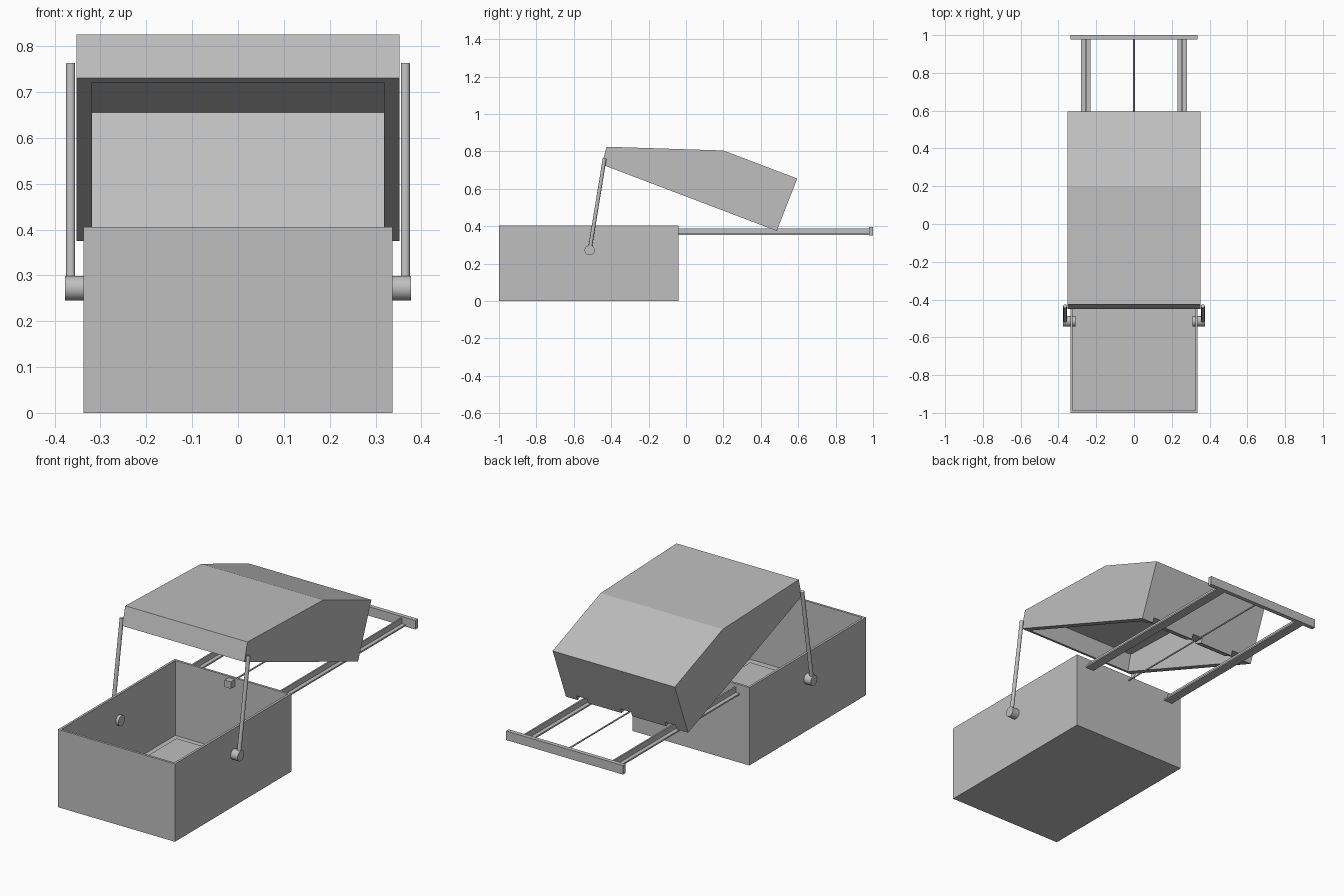
import bpy, bmesh
from mathutils import Vector

old = bpy.data.objects.get("Cube")
if old:
    bpy.data.objects.remove(old, do_unlink=True)

grey = bpy.data.materials.new("plain_grey")
grey.use_nodes = True
colour = (0.52, 0.52, 0.52, 1)
grey.diffuse_color = colour
grey.node_tree.nodes["Principled BSDF"].inputs["Base Color"].default_value = colour


def finish(name, bm):
    bmesh.ops.recalc_face_normals(bm, faces=bm.faces)
    mesh = bpy.data.meshes.new(name)
    bm.to_mesh(mesh)
    bm.free()
    mesh.materials.append(grey)
    obj = bpy.data.objects.new(name, mesh)
    bpy.context.collection.objects.link(obj)
    return obj


def box(name, low, high):
    """Axis-aligned block between two corners."""
    bm = bmesh.new()
    bmesh.ops.create_cube(bm, size=1)
    for v in bm.verts:
        v.co = [l + (c + 0.5) * (h - l) for c, l, h in zip(v.co, low, high)]
    return finish(name, bm)


def prism(name, outline, half_width):
    """Side outline in y and z, extruded across x."""
    bm = bmesh.new()
    face = bm.faces.new([bm.verts.new((-half_width, y, z)) for y, z in outline])
    moved = bmesh.ops.extrude_face_region(bm, geom=[face])["geom"]
    bmesh.ops.translate(bm, vec=(2 * half_width, 0, 0),
                        verts=[v for v in moved if isinstance(v, bmesh.types.BMVert)])
    return finish(name, bm)


def rod(name, start, end, radius, sides=24):
    """Round bar between two points."""
    start, end = Vector(start), Vector(end)
    axis = end - start
    bm = bmesh.new()
    bmesh.ops.create_cone(bm, cap_ends=True, segments=sides,
                          radius1=radius, radius2=radius, depth=axis.length)
    bmesh.ops.rotate(bm, verts=bm.verts,
                     matrix=Vector((0, 0, 1)).rotation_difference(axis).to_matrix())
    bmesh.ops.translate(bm, verts=bm.verts, vec=(start + end) / 2)
    obj = finish(name, bm)
    select(obj)
    bpy.ops.object.shade_smooth_by_angle()
    return obj


def select(obj):
    bpy.ops.object.select_all(action="DESELECT")
    obj.select_set(True)
    bpy.context.view_layer.objects.active = obj


def cut(obj, cutter):
    """Subtract a cutter and discard it."""
    cutter.hide_render = True
    mod = obj.modifiers.new("cut", "BOOLEAN")
    mod.operation = "DIFFERENCE"
    mod.solver = "EXACT"
    mod.object = cutter
    select(obj)
    bpy.ops.object.modifier_apply(modifier=mod.name)
    bpy.data.objects.remove(cutter, do_unlink=True)


# Open box with a thin raised floor panel
body = box("box_body", (-0.337, -1, 0), (0.337, -0.04, 0.405))
cut(body, box("box_cavity", (-0.325, -0.988, 0.015), (0.325, -0.052, 0.5)))
box("floor_panel", (-0.295, -0.95, 0.014), (0.295, -0.085, 0.02))

# Raised hollow lid
lid = prism("lid", [(-0.45, 0.73), (-0.425, 0.825), (0.2, 0.805),
                    (0.595, 0.655), (0.485, 0.375)], 0.352)
cut(lid, prism("lid_cavity", [(-0.433, 0.691), (-0.405, 0.81), (0.195, 0.79),
                              (0.55, 0.655), (0.428, 0.365)], 0.318))

# Notches in the back of the lid for the rails and pull rod
for x in (-0.255, 0, 0.255):
    cut(lid, box("notch", (x - 0.03, 0.38, 0.33), (x + 0.03, 0.56, 0.4)))

# Swing arms with pivots, and rails, on both sides
for side, s in (("left", 1), ("right", -1)):
    rod(side + "_pivot", (s * 0.31, -0.515, 0.272), (s * 0.377, -0.515, 0.272), 0.027, 32)
    rod(side + "_arm", (s * 0.365, -0.515, 0.272), (s * 0.365, -0.435, 0.762), 0.01)
    x = s * 0.255
    box(side + "_rail_base", (x - 0.025, -0.04, 0.352), (x + 0.025, 0.98, 0.36))
    box(side + "_rail_web", (x - 0.004, -0.04, 0.358), (x + 0.004, 0.98, 0.388))

# Rear crossbar, pull rod and its catch
box("rear_crossbar", (-0.337, 0.978, 0.35), (0.337, 1, 0.397))
rod("pull_rod", (0, -0.07, 0.382), (0, 0.98, 0.382), 0.004, 12)
box("rod_catch", (-0.018, -0.085, 0.362), (0.018, -0.052, 0.398))
